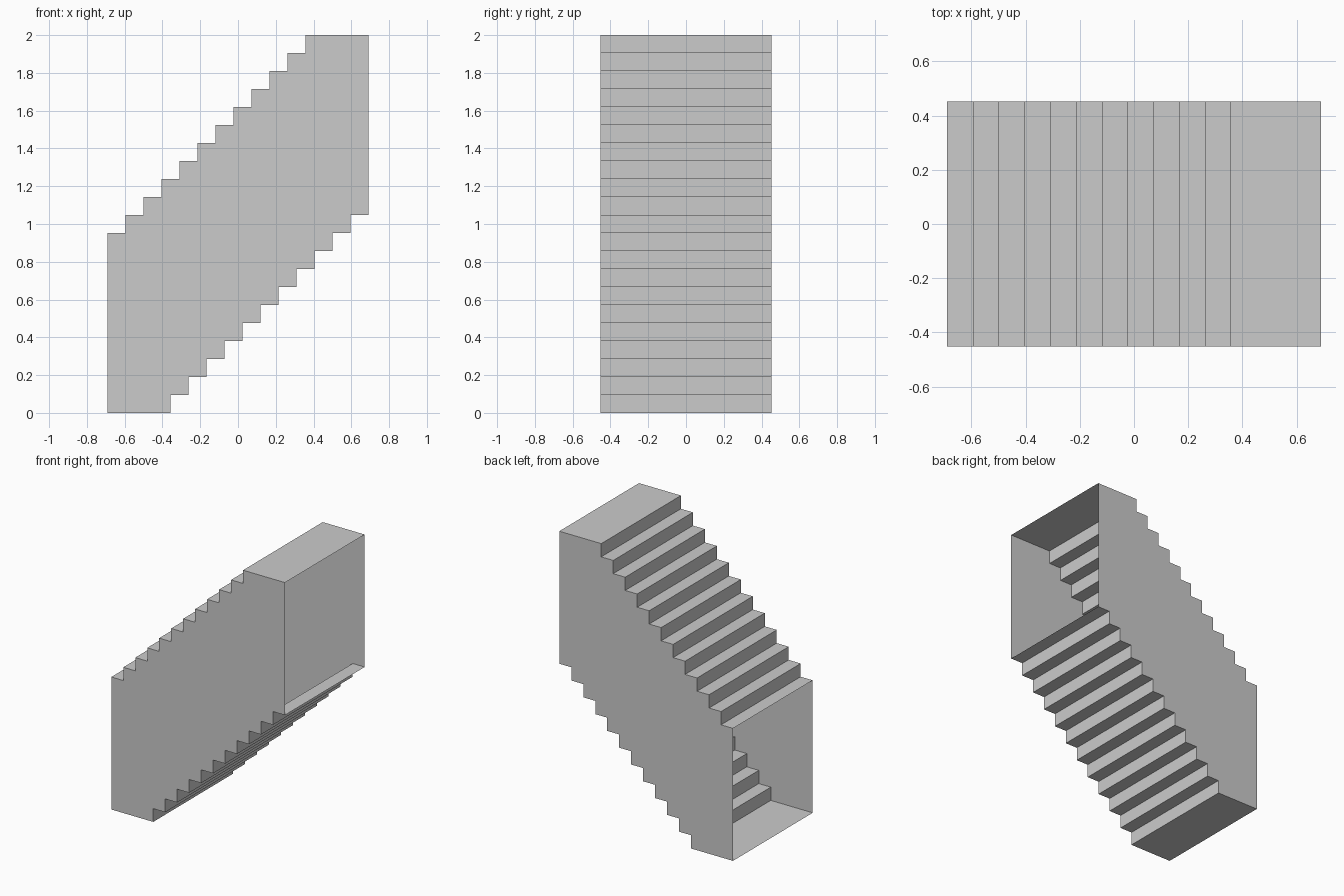
import bpy

if "Cube" in bpy.data.objects:
    bpy.data.objects.remove(bpy.data.objects["Cube"])

U = 2 / 21            # step rise and run
HX = 14.5 * U / 2     # half length
HY = 9.5 * U / 2      # half width
STEPS = 11


def staircase(x, z, first, last):
    """Stepped profile: first tread, then risers and treads, then last tread."""
    pts = [(x, z)]
    x += first
    for i in range(STEPS):
        pts += [(x, z), (x, z + U)]
        z += U
        x += last if i == STEPS - 1 else U
    pts.append((x, z))
    return pts


def make(name, verts, faces):
    mesh = bpy.data.meshes.new(name)
    mesh.from_pydata(verts, [], faces)
    mesh.update()
    obj = bpy.data.objects.new(name, mesh)
    bpy.context.collection.objects.link(obj)
    return obj


def ribbon(name, profile, up):
    """Sweep an open profile across the width as a thin sheet."""
    verts = [(x, y, z) for x, z in profile for y in (-HY, HY)]
    faces = []
    for i in range(len(profile) - 1):
        a = 2 * i
        face = (a, a + 2, a + 3, a + 1)
        faces.append(face if up else face[::-1])
    return make(name, verts, faces)


floor = staircase(-HX, 0, 3.5 * U, U)
ceiling = staircase(-HX, 10 * U, U, 3.5 * U)

# Stepped floor and ceiling; both ends of the passage stay open
ribbon("stair_floor", floor, False)
ribbon("stepped_ceiling", ceiling, True)

# Side walls filling the outline between floor and ceiling
outline = floor + ceiling[::-1]
ids = list(range(len(outline)))
make("front_wall", [(x, -HY, z) for x, z in outline], [ids])
make("back_wall", [(x, HY, z) for x, z in outline], [ids[::-1]])
